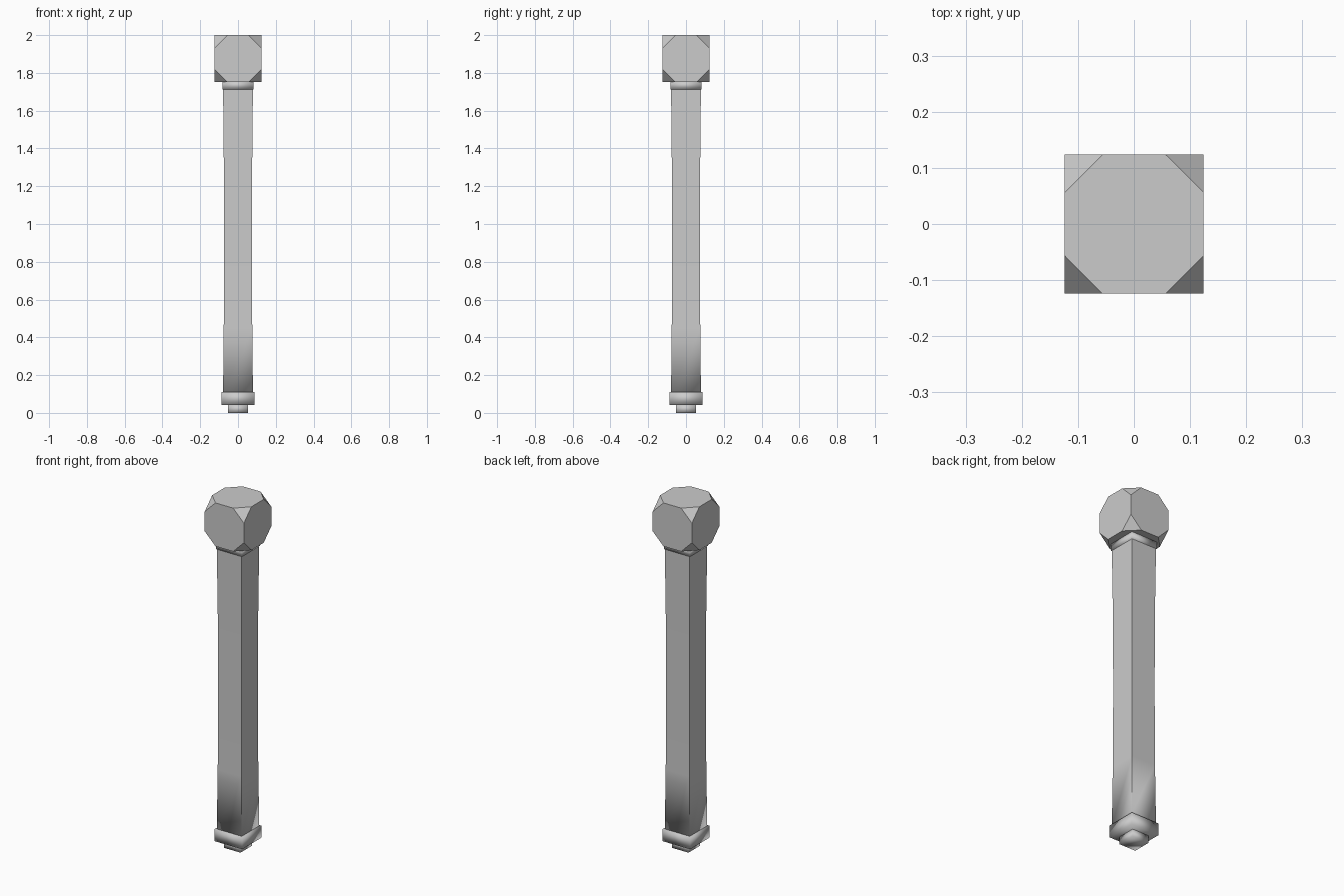
import bpy
import bmesh

if "Cube" in bpy.data.objects:
    bpy.data.objects.remove(bpy.data.objects["Cube"], do_unlink=True)

# Single grey finish
grey = bpy.data.materials.new("plain_grey")
grey.use_nodes = True
GREY = (0.6, 0.6, 0.6, 1.0)
grey.diffuse_color = GREY
grey.node_tree.nodes["Principled BSDF"].inputs["Base Color"].default_value = GREY


def finish(name, bm, smooth):
    """Turn a bmesh into a named object with the grey finish."""
    bmesh.ops.recalc_face_normals(bm, faces=bm.faces)
    for face in bm.faces:
        face.smooth = smooth
    mesh = bpy.data.meshes.new(name)
    bm.to_mesh(mesh)
    bm.free()
    mesh.materials.append(grey)
    obj = bpy.data.objects.new(name, mesh)
    bpy.context.collection.objects.link(obj)
    return obj


def square_loft(rings):
    """Capped square column through (height, half width) rings."""
    bm = bmesh.new()
    loops = [[bm.verts.new((sx * h, sy * h, z))
              for sx, sy in ((-1, -1), (1, -1), (1, 1), (-1, 1))]
             for z, h in rings]
    for low, high in zip(loops, loops[1:]):
        for i in range(4):
            j = (i + 1) % 4
            bm.faces.new((low[i], low[j], high[j], high[i]))
    bm.faces.new(loops[0])
    bm.faces.new(loops[-1])
    return bm


# Softly shaded foot, base block and neck collar
for name, bottom, top, half in (("foot", 0, 0.042, 0.052),
                                ("base_block", 0.042, 0.111, 0.087),
                                ("neck_collar", 1.713, 1.755, 0.082)):
    finish(name, square_loft([(bottom, half), (top, half)]), True)

# Slightly waisted shaft: crisp corners and top, softened bottom rim
bm = square_loft([(0.111, 0.079), (0.45, 0.0755), (0.91, 0.074),
                  (1.37, 0.0755), (1.713, 0.079)])
for edge in bm.edges:
    a, b = edge.verts
    vertical = abs(a.co.z - b.co.z) > 0.01
    at_top = min(a.co.z, b.co.z) > 1.7
    edge.smooth = not (vertical or at_top)
finish("shaft", bm, True)

# Cube head with all eight corners cut off
HEAD = 0.124
bm = bmesh.new()
bmesh.ops.create_cube(bm, size=2 * HEAD)
bmesh.ops.bevel(bm, geom=bm.verts[:], offset=0.068, offset_type='OFFSET',
                segments=1, profile=0.5, affect='VERTICES')
bmesh.ops.translate(bm, verts=bm.verts, vec=(0, 0, 2 - HEAD))
finish("head", bm, False)
